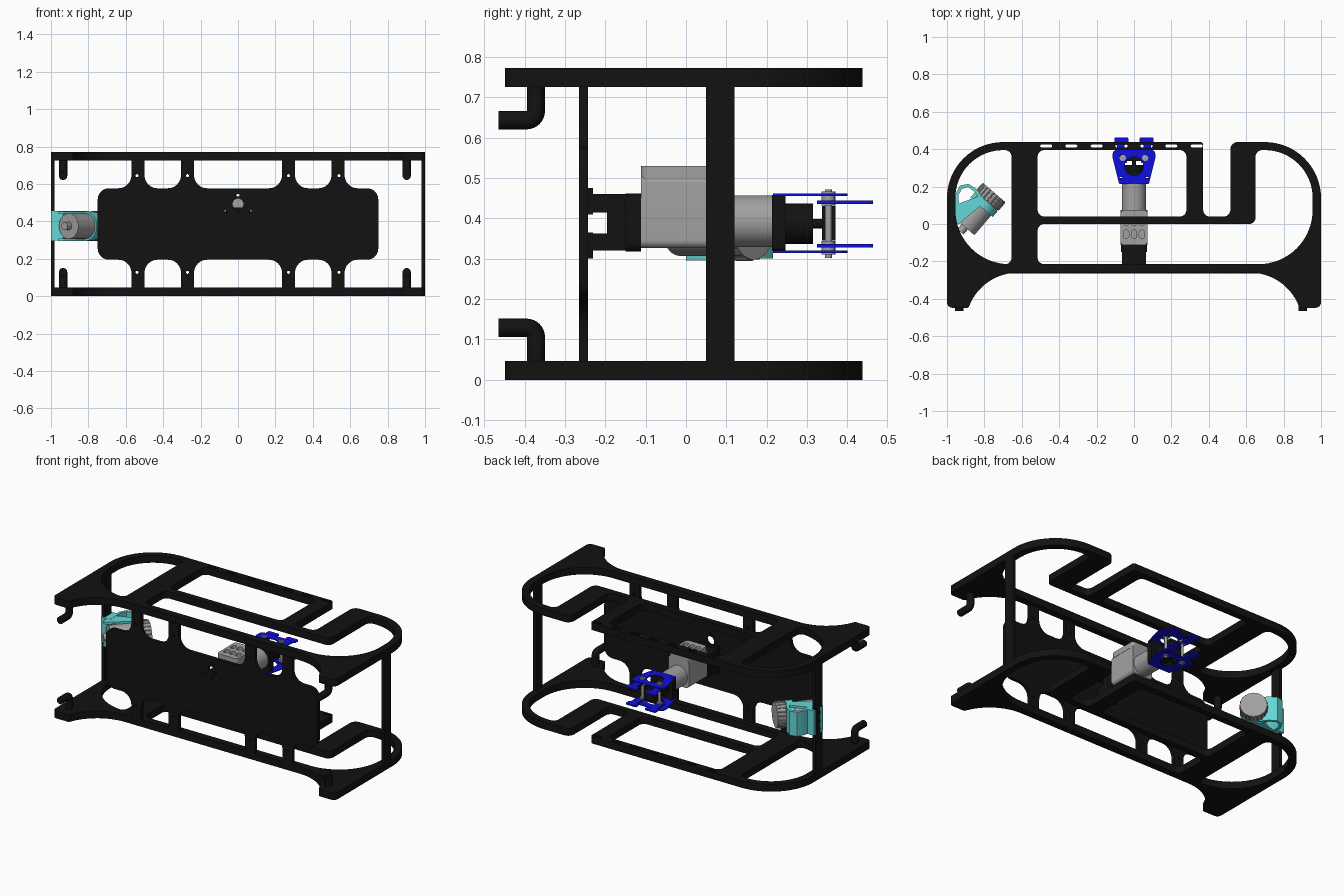
import bpy, math
from math import sin, cos, pi
from mathutils import Vector

if "Cube" in bpy.data.objects:
    bpy.data.objects.remove(bpy.data.objects["Cube"])


def material(name, rgb):
    m = bpy.data.materials.new(name)
    m.diffuse_color = (*rgb, 1)
    m.use_nodes = True
    m.node_tree.nodes["Principled BSDF"].inputs["Base Color"].default_value = m.diffuse_color
    return m


BLACK = material("black", (0.006, 0.006, 0.006))
GREY = material("grey", (0.36, 0.36, 0.36))
BLUE = material("blue", (0.005, 0.005, 0.75))
TEAL = material("teal", (0.13, 0.68, 0.68))
H = 0.772            # overall height
MID = H / 2


def finish(o, name, mat):
    o.name = name
    o.data.materials.clear()
    o.data.materials.append(mat)
    bpy.ops.object.select_all(action='DESELECT')
    o.select_set(True)
    bpy.context.view_layer.objects.active = o
    if o.type == 'CURVE':
        bpy.ops.object.convert(target='MESH')
    bpy.ops.object.shade_smooth_by_angle(angle=math.radians(35))
    return bpy.context.object


def fillet(pts, n=10):
    """Round each (x, y, radius) corner of a closed outline."""
    out = []
    for i, (x, y, r) in enumerate(pts):
        p = Vector((x, y))
        if r == 0:
            out.append(p)
            continue
        a = (Vector(pts[i - 1][:2]) - p).normalized()
        b = (Vector(pts[(i + 1) % len(pts)][:2]) - p).normalized()
        half = a.angle(b) / 2
        c = p + (a + b).normalized() * (r / sin(half))
        u = p + a * (r / math.tan(half)) - c
        v = p + b * (r / math.tan(half)) - c
        ang = u.angle(v)
        for k in range(n + 1):
            t = k / n
            out.append(c + (u * sin((1 - t) * ang) + v * sin(t * ang)) / sin(ang))
    return out


def circle(x, y, r, n=20):
    return [Vector((x + r * cos(2 * pi * k / n), y + r * sin(2 * pi * k / n))) for k in range(n)]


def rrect(x0, x1, y0, y1, r):
    return fillet([(x0, y0, r), (x1, y0, r), (x1, y1, r), (x0, y1, r)])


def plate(name, loops, lo, hi, mat, axis='Z'):
    """Extrude filled outlines (first is outer, rest holes) from lo to hi along Z or Y."""
    cu = bpy.data.curves.new(name, 'CURVE')
    cu.dimensions = '2D'
    cu.fill_mode = 'BOTH'
    cu.extrude = (hi - lo) / 2
    for loop in loops:
        s = cu.splines.new('POLY')
        s.points.add(len(loop) - 1)
        for p, q in zip(s.points, loop):
            p.co = (q.x, q.y, 0, 1)
        s.use_cyclic_u = True
    o = bpy.data.objects.new(name, cu)
    bpy.context.collection.objects.link(o)
    if axis == 'Z':
        o.location.z = (lo + hi) / 2
    else:
        o.rotation_euler.x = pi / 2
        o.location.y = (lo + hi) / 2
    return finish(o, name, mat)


def box(name, x, y, z, mat):
    bpy.ops.mesh.primitive_cube_add(size=1, location=[sum(v) / 2 for v in (x, y, z)])
    o = bpy.context.object
    o.scale = [v[1] - v[0] for v in (x, y, z)]
    return finish(o, name, mat)


def rod(name, a, b, r, mat, n=32):
    a, b = Vector(a), Vector(b)
    bpy.ops.mesh.primitive_cylinder_add(vertices=n, radius=r, depth=(b - a).length, location=(a + b) / 2)
    o = bpy.context.object
    o.rotation_euler = (b - a).to_track_quat('Z', 'Y').to_euler()
    return finish(o, name, mat)


# Side frames (top and bottom), with large windows and a row of slots
scoop = [(0.62 + 0.28 * cos(t), -0.54 + 0.28 * sin(t), 0)
         for t in [math.radians(90 - 65 * k / 12) for k in range(13)]]
outer = ([(-x, y, r) for x, y, r in reversed(scoop)] + scoop +
         [(0.885, -0.448, 0.01), (1, -0.448, 0.03), (1, 0.438, 0.3), (0.515, 0.438, 0.04),
          (0.515, 0.04, 0.035), (0.37, 0.04, 0.035), (0.37, 0.438, 0.015),
          (-1, 0.438, 0.3), (-1, -0.448, 0.03), (-0.885, -0.448, 0.01)])
left_window = [(-0.655, 0.395, 0.035), (-0.955, 0.395, 0.255), (-0.955, -0.215, 0.29), (-0.655, -0.215, 0.035)]
middle_window = rrect(-0.515, 0.28, 0.04, 0.395, 0.035)
lower_window = [(-0.515, -0.215, 0.035), (0.955, -0.215, 0.29), (0.955, 0.395, 0.255),
                (0.65, 0.395, 0.035), (0.65, 0, 0.035), (-0.515, 0, 0.035)]
slots = [rrect(x - 0.032, x + 0.032, 0.41, 0.424, 0.006)
         for x in (-0.47, -0.335, -0.2, -0.067, 0.067, 0.2, 0.335)]
frame_loops = [fillet(outer, 16), fillet(left_window, 16), middle_window, fillet(lower_window, 16)] + slots
for name, z in (("bottom_frame", 0), ("top_frame", H - 0.046)):
    plate(name, frame_loops, z, z + 0.046, BLACK)

# Vertical end posts
for s in (-1, 1):
    box("end_post", sorted((s * 0.98, s)), (0.05, 0.12), (0.002, H - 0.002), BLACK)

# Front panel with tabs that meet both frames
q = [(0.235, 0.577, 0.07), (0.235, 0.73, 0), (0.305, 0.73, 0), (0.305, 0.577, 0.07), (0.5, 0.577, 0.07),
     (0.5, 0.73, 0), (0.57, 0.73, 0), (0.57, 0.577, 0.07), (0.75, 0.577, 0.06)]
right = q + [(x, H - z, r) for x, z, r in reversed(q)]
panel = right + [(-x, z, r) for x, z, r in reversed(right)]
holes = [circle(x, z, 0.008, 12) for x in (-0.54, -0.27, 0.27, 0.54) for z in (0.645, H - 0.645)]
holes += [circle(x, z, 0.008, 12) for x, z in ((-0.065, 0.455), (0, 0.45), (0.065, 0.455), (0, 0.54))]
plate("front_panel", [fillet(panel), circle(0, 0.493, 0.029, 28)] + holes, -0.265, -0.243, BLACK, 'Y')

# Bent hooks under the front corners
for x in (-0.935, 0.902):
    for flip in (False, True):
        path = [(-0.372, 0.74)] + [(-0.395 + 0.023 * cos(t) * 1.0, 0.666 - 0.023 * sin(t))
                                   for t in [pi / 2 * k / 8 for k in range(9)]] + [(-0.465, 0.643)]
        cu = bpy.data.curves.new("hook", 'CURVE')
        cu.dimensions = '3D'
        cu.bevel_depth = 0.0225
        cu.bevel_resolution = 4
        cu.use_fill_caps = True
        s = cu.splines.new('POLY')
        s.points.add(len(path) - 1)
        for p, (y, z) in zip(s.points, path):
            p.co = (x, y, H - z if flip else z, 1)
        o = bpy.data.objects.new("hook", cu)
        bpy.context.collection.objects.link(o)
        finish(o, "hook", BLACK)

# Clamp holding the gripper motor to the panel
for z0, z1, f0, f1 in ((0.32, 0.362, 0.3, 0.365), (0.414, 0.46, 0.41, 0.475)):
    box("clamp_flange", (-0.065, 0.065), (-0.243, -0.23), (f0, f1), BLACK)
    box("clamp_arm", (-0.065, 0.065), (-0.23, -0.14), (z0, z1), BLACK)
for s in (-1, 1):
    box("clamp_side", sorted((s * 0.03, s * 0.065)), (-0.196, -0.112), (0.335, 0.445), BLACK)
plate("clamp_ring", [rrect(-0.07, 0.07, 0.318, 0.462, 0.02)], -0.15, -0.112, BLACK, 'Y')

# Gripper motor: housing, slotted lid, barrel
plate("motor_housing", [rrect(-0.072, 0.072, 0.326, 0.507, 0.02)], -0.112, 0.075, GREY, 'Y')
lid_slots = [rrect(x - 0.014, x + 0.014, y - 0.022, y + 0.022, 0.012)
             for x in (-0.042, 0, 0.042) for y in (-0.055, 0.015)]
plate("motor_lid", [rrect(-0.072, 0.072, -0.112, 0.075, 0.02)] + lid_slots, 0.495, 0.53, GREY)
rod("motor_barrel", (0, 0.06, 0.393), (0, 0.215, 0.393), 0.064, GREY, 48)

# Gripper gearbox
plate("gearbox_flange", [rrect(-0.078, 0.078, 0.32, 0.458, 0.01)], 0.213, 0.247, BLACK, 'Y')
rod("gearbox", (0, 0.245, 0.387), (0, 0.315, 0.387), 0.05, BLACK)
rod("drive_shaft", (0, 0.31, 0.387), (0, 0.365, 0.387), 0.012, BLACK, 16)
box("drive_block", (-0.04, 0.04), (0.337, 0.37), (0.345, 0.43), BLACK)
for s in (-1, 1):
    rod("pivot_pin", (s * 0.06, 0.353, 0.302), (s * 0.06, 0.353, 0.472), 0.009, GREY, 16)
    for z in (0.322, 0.444):
        rod("pivot_spacer", (s * 0.06, 0.353, z - 0.012), (s * 0.06, 0.353, z + 0.022), 0.017, GREY, 16)

# Gripper plates and fingers
half = [(0.08, 0.215, 0.006), (0.115, 0.355, 0.01), (0.113, 0.385, 0.01), (0.095, 0.4, 0.006)]
grip = half + [(-x, y, r) for x, y, r in reversed(half)]
grip_loops = [fillet(grip, 5), circle(0, 0.31, 0.05, 32)]
grip_loops += [circle(s * 0.07, y, 0.007, 12) for s in (-1, 1) for y in (0.245, 0.365)]
for z in (0.314, 0.455):
    plate("gripper_plate", grip_loops, z, z + 0.006, BLUE)
for z in (0.328, 0.435):
    for s in (-1, 1):
        f = [(0.03, 0.463, 0.008), (0.03, 0.435, 0.004), (0.052, 0.42, 0.004), (0.035, 0.325, 0.01),
             (0.085, 0.325, 0.015), (0.092, 0.42, 0.004), (0.105, 0.435, 0.004), (0.105, 0.463, 0.008)]
        plate("gripper_finger", [fillet([(s * x, y, r) for x, y, r in f], 4)], z, z + 0.009, BLUE)

# Side camera pod: angled barrel with a ribbed cap and cable stub
A, B = Vector((-0.905, -0.015, 0.375)), Vector((-0.75, 0.165, 0.375))
d = (B - A).normalized()
rod("pod_barrel", A, B, 0.068, GREY, 48)
rod("pod_cap", B - d * 0.055, B + d * 0.004, 0.077, GREY, 48)
for k in range(20):
    t = 2 * pi * k / 20
    off = Vector((d.y, -d.x, 0)) * cos(t) * 0.076 + Vector((0, 0, 1)) * sin(t) * 0.076
    rod("cap_rib", B - d * 0.052 + off, B + off, 0.005, GREY, 8)
rod("cable_gland", A - d * 0.035, A, 0.022, GREY, 16)

# Teal pod mount: clamp ring, block around the post, strap and arms
rod("pod_clamp_ring", B - d * 0.1, B - d * 0.058, 0.079, TEAL, 48)
box("post_block", (-1, -0.95), (0.042, 0.135), (0.297, 0.455), TEAL)
strap = [Vector((-0.955, 0.05)), Vector((-0.955, 0.16)), Vector((-0.93, 0.205)), Vector((-0.885, 0.215)),
         Vector((-0.84, 0.185)), Vector((-0.80, 0.13)), Vector((-0.815, 0.12)), Vector((-0.855, 0.175)),
         Vector((-0.888, 0.198)), Vector((-0.92, 0.188)), Vector((-0.938, 0.155)), Vector((-0.935, 0.05))]
plate("pod_strap", [strap], 0.3, 0.455, TEAL)
for z in (0.295, 0.44):
    arm = [(-0.96, -0.0, 0.01), (-0.935, 0, 0.01), (-0.80, 0.115, 0.01), (-0.83, 0.15, 0.01), (-0.96, 0.1, 0.01)]
    plate("pod_arm", [fillet(arm, 4)], z, z + 0.014, TEAL)
